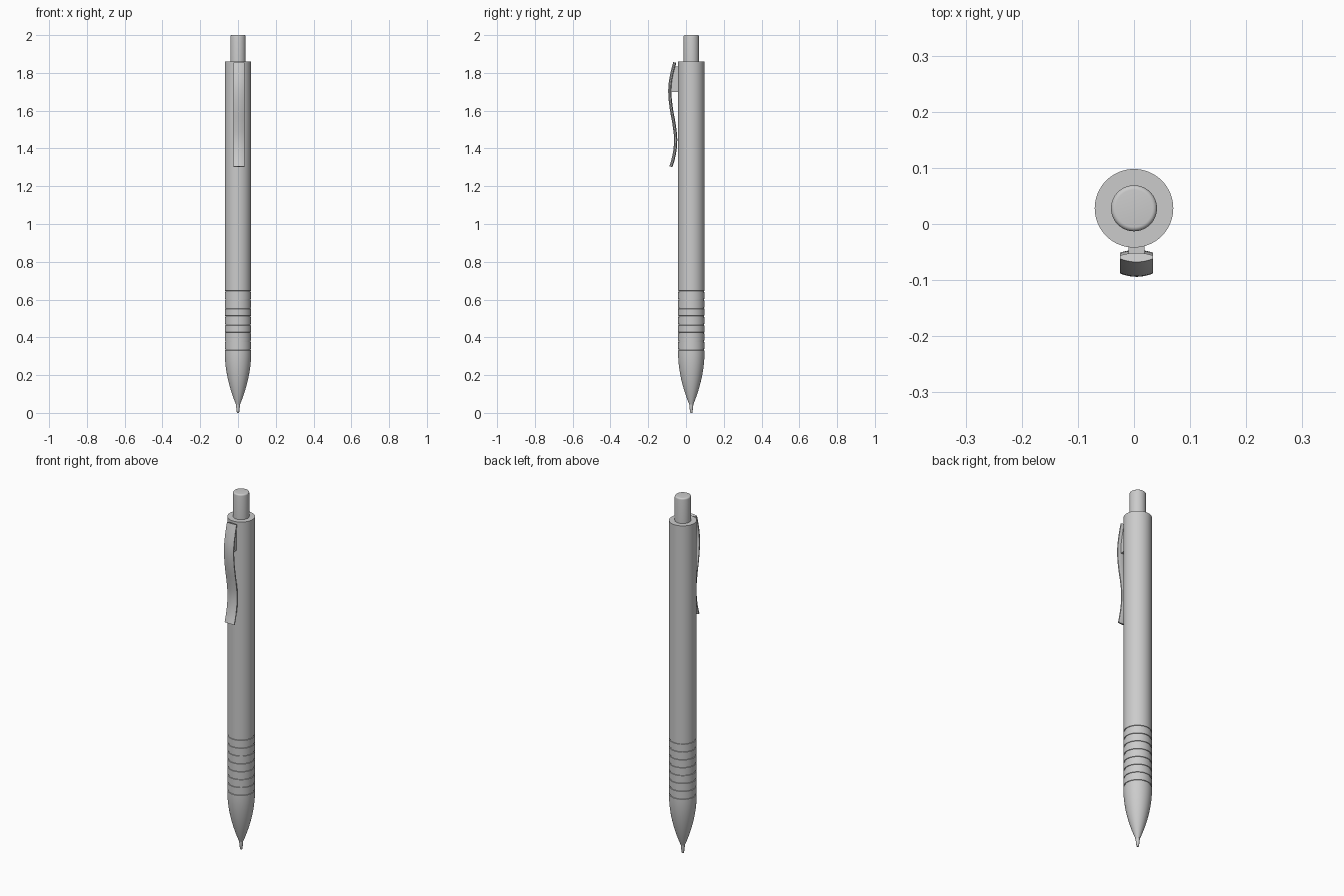
import bpy, bmesh, math

if "Cube" in bpy.data.objects:
    bpy.data.objects.remove(bpy.data.objects["Cube"])

AXIS_Y = 0.028   # pen axis sits slightly behind centre because of the clip

grey = bpy.data.materials.new("light_grey")
grey.diffuse_color = (0.6, 0.6, 0.6, 1)
grey.use_nodes = True
grey.node_tree.nodes["Principled BSDF"].inputs["Base Color"].default_value = grey.diffuse_color


def finish(bm, name, angle=35):
    bmesh.ops.recalc_face_normals(bm, faces=bm.faces)
    mesh = bpy.data.meshes.new(name)
    bm.to_mesh(mesh)
    bm.free()
    mesh.materials.append(grey)
    ob = bpy.data.objects.new(name, mesh)
    bpy.context.collection.objects.link(ob)
    bpy.ops.object.select_all(action='DESELECT')
    ob.select_set(True)
    bpy.context.view_layer.objects.active = ob
    bpy.ops.object.shade_smooth_by_angle(angle=math.radians(angle))
    return ob


def lathe(name, profile, sides=64):
    """Revolve (radius, z) points around the pen axis and cap both ends."""
    bm = bmesh.new()
    rings = []
    for r, z in profile:
        rings.append([bm.verts.new((r * math.cos(2 * math.pi * i / sides),
                                    AXIS_Y + r * math.sin(2 * math.pi * i / sides), z))
                      for i in range(sides)])
    for a, b in zip(rings, rings[1:]):
        for i in range(sides):
            j = (i + 1) % sides
            bm.faces.new((a[i], a[j], b[j], b[i]))
    bm.faces.new(rings[0])
    bm.faces.new(rings[-1])
    return finish(bm, name)


# Barrel: curved nose, grip grooves, straight tube
R = 0.07
profile = [(0.011, 0.045)]
for i in range(1, 15):
    t = i / 14
    profile.append((0.011 + (R - 0.011) * (1 - (1 - t) ** 1.9), 0.045 + 0.275 * t))
for i in range(8):
    z = 0.335 + i * 0.044
    profile += [(R, z - 0.004), (R - 0.003, z - 0.003), (R - 0.003, z + 0.003), (R, z + 0.004)]
profile.append((R, 1.86))
lathe("barrel", profile)

# Writing tip and push button
lathe("tip", [(0.005, 0), (0.0065, 0.004), (0.0105, 0.04), (0.0105, 0.06)], 32)
button = [(0.041, 1.84)]
for i in range(6):
    a = math.radians(18 * i)
    button.append((0.033 + 0.008 * math.cos(a), 1.992 + 0.008 * math.sin(a)))
lathe("push_button", button)

# Clip: lens-shaped section swept down a wavy path of (y, z)
CLIP_X, HALF_W = 0.0045, 0.0295
keys = [(-0.059, 1.855), (-0.073, 1.80), (-0.0835, 1.74), (-0.0845, 1.68), (-0.077, 1.61),
        (-0.063, 1.53), (-0.0545, 1.46), (-0.057, 1.40), (-0.067, 1.345), (-0.0795, 1.303)]


def spline(t):
    """Catmull-Rom point on the clip path."""
    k = min(int(t), len(keys) - 2)
    u = t - k
    p = [keys[min(max(k + d, 0), len(keys) - 1)] for d in (-1, 0, 1, 2)]
    return [0.5 * (2 * b + (c - a) * u + (2 * a - 5 * b + 4 * c - d) * u * u
                   + (3 * b - a - 3 * c + d) * u ** 3) for a, b, c, d in zip(*p)]


path = [spline(i * (len(keys) - 1) / 36) for i in range(37)]
steps = [-1 + i / 4 for i in range(9)]
section = [(s * HALF_W, -0.003 - 0.006 * (1 - s * s)) for s in steps]
section += [(s * HALF_W, 0.003 + 0.005 * (1 - s * s)) for s in reversed(steps)]
bm = bmesh.new()
rows = []
for i, (y, z) in enumerate(path):
    (y0, z0), (y1, z1) = path[max(i - 1, 0)], path[min(i + 1, 36)]
    length = math.hypot(y1 - y0, z1 - z0)
    ny, nz = (z0 - z1) / length, (y1 - y0) / length
    rows.append([bm.verts.new((CLIP_X + sx, y + d * ny, z + d * nz)) for sx, d in section])
n = len(section)
for a, b in zip(rows, rows[1:]):
    for i in range(n):
        j = (i + 1) % n
        bm.faces.new((a[i], a[j], b[j], b[i]))
bm.faces.new(rows[0])
bm.faces.new(rows[-1])
finish(bm, "clip")

# Block joining clip to barrel, its outer side following the clip
bm = bmesh.new()
outline = [(-0.035, 1.835), (-0.064, 1.835), (-0.074, 1.80), (-0.083, 1.74),
           (-0.083, 1.70), (-0.035, 1.70)]
sides = [[bm.verts.new((CLIP_X + s * 0.0145, y, z)) for y, z in outline] for s in (-1, 1)]
for s in sides:
    bm.faces.new(s)
for i in range(len(outline)):
    j = (i + 1) % len(outline)
    bm.faces.new((sides[0][i], sides[0][j], sides[1][j], sides[1][i]))
finish(bm, "clip_mount")
